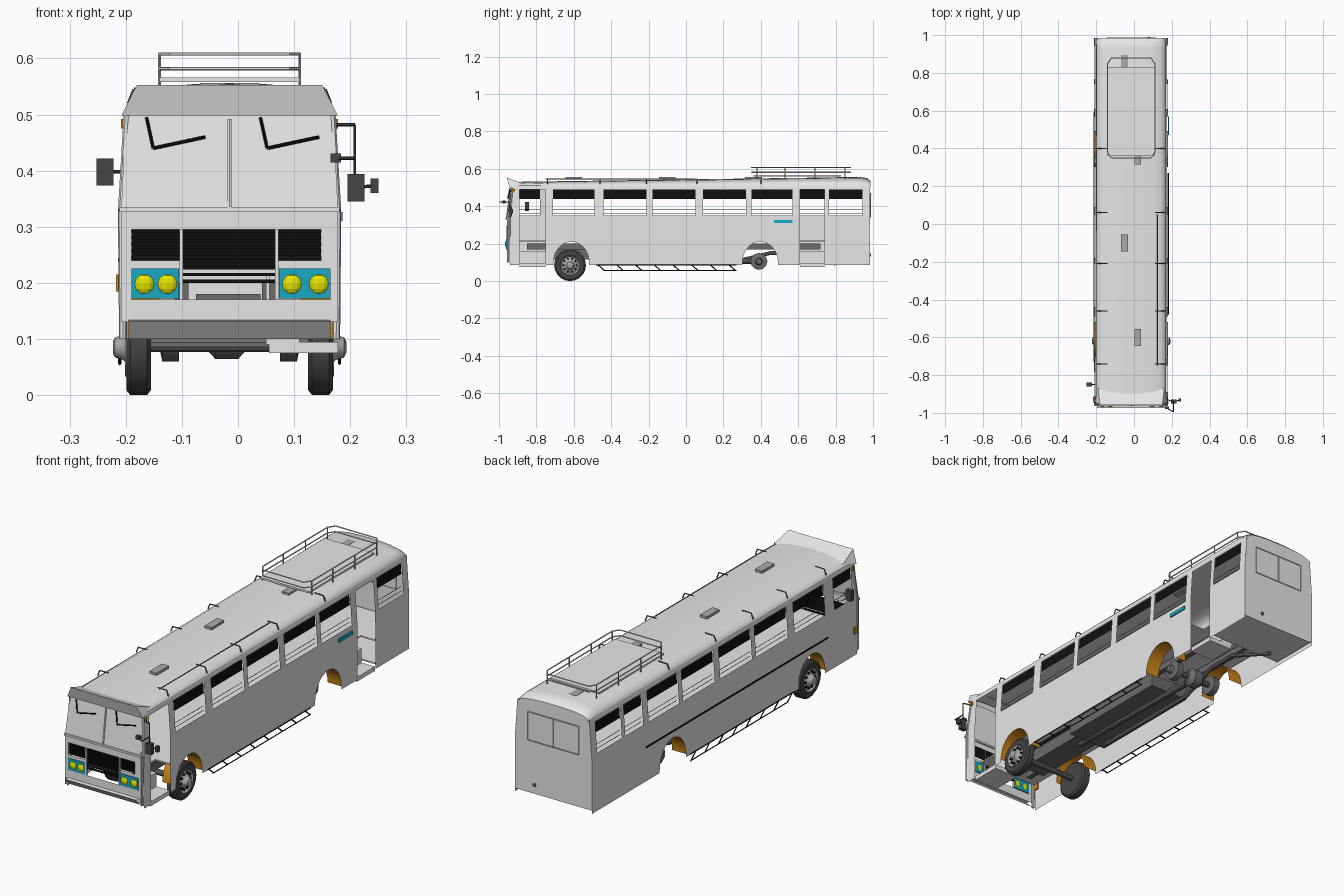
import bpy, bmesh, math
from mathutils import Vector, Matrix

if "Cube" in bpy.data.objects:
    bpy.data.objects.remove(bpy.data.objects["Cube"], do_unlink=True)

CX = -0.015


def material(name, r, g, b):
    m = bpy.data.materials.new(name)
    m.use_nodes = True
    m.diffuse_color = (r, g, b, 1)
    m.node_tree.nodes["Principled BSDF"].inputs["Base Color"].default_value = (r, g, b, 1)
    return m


BODY = material("body grey", 0.8, 0.8, 0.8)
BLACK = material("black", 0.005, 0.005, 0.005)
RUBBER = material("tyre rubber", 0.06, 0.06, 0.06)
STEEL = material("chassis steel", 0.15, 0.15, 0.15)
RIM = material("rim grey", 0.4, 0.4, 0.4)
TEAL = material("teal", 0.01, 0.4, 0.55)
YELLOW = material("lamp yellow", 0.8, 0.8, 0.0)
ORANGE = material("orange", 0.65, 0.25, 0.01)


def finish(name, bm, mat, smooth=False):
    me = bpy.data.meshes.new(name)
    bm.to_mesh(me)
    bm.free()
    me.materials.append(mat)
    ob = bpy.data.objects.new(name, me)
    bpy.context.collection.objects.link(ob)
    if smooth:
        bpy.ops.object.select_all(action='DESELECT')
        ob.select_set(True)
        bpy.context.view_layer.objects.active = ob
        bpy.ops.object.shade_smooth_by_angle(angle=math.radians(35))
    return ob


def box(name, x, y, z, mat):
    bm = bmesh.new()
    size = (x[1] - x[0], y[1] - y[0], z[1] - z[0])
    mid = ((x[0] + x[1]) / 2, (y[0] + y[1]) / 2, (z[0] + z[1]) / 2)
    bmesh.ops.create_cube(bm, size=1, matrix=Matrix.Translation(mid) @ Matrix.Diagonal((*size, 1)))
    return finish(name, bm, mat)


def sheet(name, polys, mat, smooth=False):
    bm = bmesh.new()
    for p in polys:
        bm.faces.new([bm.verts.new(v) for v in p])
    bmesh.ops.remove_doubles(bm, verts=bm.verts, dist=0.0001)
    return finish(name, bm, mat, smooth)


def rods(name, paths, r, mat, sides=6):
    bm = bmesh.new()
    for path in paths:
        for a, b in zip(path, path[1:]):
            a, b = Vector(a), Vector(b)
            rot = (b - a).to_track_quat('Z', 'Y').to_matrix().to_4x4()
            bmesh.ops.create_cone(bm, cap_ends=True, segments=sides, radius1=r, radius2=r,
                                  depth=(b - a).length, matrix=Matrix.Translation((a + b) / 2) @ rot)
    return finish(name, bm, mat, sides > 6)


def lathe(name, prof, centre, sign, mat, n=20):
    # profile pairs are (offset along x, radius)
    bm = bmesh.new()
    rings = [[bm.verts.new((centre[0] + sign * o, centre[1] + r * math.cos(k * math.tau / n),
                            centre[2] + r * math.sin(k * math.tau / n))) for k in range(n)] for o, r in prof]
    for a, b in zip(rings, rings[1:]):
        for k in range(n):
            bm.faces.new((a[k], a[(k + 1) % n], b[(k + 1) % n], b[k]))
    bm.faces.new(rings[0])
    bm.faces.new(rings[-1])
    bmesh.ops.recalc_face_normals(bm, faces=bm.faces)
    return finish(name, bm, mat, True)


def wall_x(s, z):
    lean = 0.012 * max(0, (z - 0.33) / 0.17)
    return CX + s * (0.196 - lean)


def arch(yc, n=14):
    return [(yc - 0.095 * math.cos(math.pi * k / n), 0.10 + 0.11 * math.sin(math.pi * k / n)) for k in range(n + 1)]


# side walls, windows and doors
BOT, SILL, HEAD, TOP = 0.085, 0.35, 0.49, 0.512
FRONT_ARCH, REAR_ARCH = arch(-0.613), arch(0.397)
main = [(-0.71, -0.49), (-0.44, -0.21), (-0.18, 0.05), (0.09, 0.32), (0.35, 0.57)]
tail = (0.765, 0.945)
doors = [(-0.89, -0.75), (0.61, 0.74)]
for s, side in ((1, "left"), (-1, "right")):
    def P(pts, out=0.0):
        return [(wall_x(s, z) + s * out, y, z) for y, z in pts]

    def R(a, b, lo, hi):
        return [(a, lo), (b, lo), (b, hi), (a, hi)]
    low = [(-0.75, BOT)] + [(FRONT_ARCH[0][0], BOT)] + FRONT_ARCH + [(FRONT_ARCH[-1][0], BOT),
          (REAR_ARCH[0][0], BOT)] + REAR_ARCH + [(REAR_ARCH[-1][0], BOT), (0.61, BOT), (0.61, SILL), (-0.75, SILL)]
    polys = [P(low), P(R(0.74, 0.985, BOT, SILL)), P(R(-0.94, 0.985, HEAD, TOP)),
             P(R(-0.94, -0.89, BOT, SILL))]
    windows = main + [tail]
    openings = windows + doors
    if s < 0:
        windows = [(-0.91, -0.78)] + main + [(0.61, 0.74), tail]
        openings = windows
        polys += [P(R(a, b, BOT, SILL)) for a, b in doors]
    # pillars fill the gaps between openings
    openings = sorted(openings)
    edges = [-0.94] + [v for o in openings for v in o] + [0.985]
    polys += [P(R(a, b, SILL, HEAD)) for a, b in zip(edges[::2], edges[1::2]) if b - a > 0.001]
    sheet(side + "_wall", polys, BODY)
    sheet(side + "_window_blinds", [P(R(a, b, 0.44, HEAD), -0.004) for a, b in windows], BLACK)
    rods(side + "_window_rails", [[(wall_x(s, z) - s * 0.01, a, z), (wall_x(s, z) - s * 0.01, b, z)]
                                  for a, b in windows for z in (0.362, 0.382)], 0.0015, STEEL, 4)
    # wheel arch liners
    strips = []
    for pts in (FRONT_ARCH, REAR_ARCH):
        x0, x1 = wall_x(s, 0), wall_x(s, 0) - s * 0.07
        strips += [[(x0, *a), (x1, *a), (x1, *b), (x0, *b)] for a, b in zip(pts, pts[1:])]
    sheet(side + "_arch_liners", strips, ORANGE, True)
    # open guard below the skirt
    gx = wall_x(s, 0)
    posts = [-0.47 + 0.1 * k for k in range(8)]
    rods(side + "_side_guard", [[(gx, -0.48, 0.086), (gx, 0.27, 0.086)], [(gx, -0.44, 0.056), (gx, 0.27, 0.056)]]
         + [[(gx, y, 0.086), (gx, y + 0.035, 0.056)] for y in posts], 0.003, BLACK, 4)
    # front wheel
    wc = (CX + s * 0.162, -0.62, 0.085)
    lathe(side + "_front_tyre", [(-0.022, 0.05), (-0.022, 0.076), (-0.015, 0.085), (0.015, 0.085),
                                 (0.022, 0.076), (0.022, 0.053), (0.012, 0.05)], wc, s, RUBBER)
    lathe(side + "_front_rim", [(0.008, 0.052), (0.024, 0.052), (0.014, 0.044), (0.02, 0.03), (0.028, 0.022),
                                (0.042, 0.018), (0.046, 0.01)], wc, s, RIM)
    holes = []
    for k in range(10):
        a = k * math.tau / 10
        y, z = wc[1] + 0.036 * math.cos(a), wc[2] + 0.036 * math.sin(a)
        holes.append([(wc[0] + s * 0.017, y, z), (wc[0] + s * 0.023, y, z)])
    rods(side + "_rim_holes", holes, 0.006, BLACK, 6)
    lathe(side + "_rear_hub", [(0, 0.045), (0.03, 0.045), (0.035, 0.02), (0.05, 0.015)],
          (CX + s * 0.09, 0.39, 0.105), s, STEEL, 12)
    # marker lamps
    box(side + "_top_marker", sorted((wall_x(s, .48), wall_x(s, .48) + s * 0.008)), (-0.93, -0.915), (0.475, 0.492), ORANGE)
    # gutter hooks on the roof edge
    rods(side + "_roof_hooks", [[(CX + s * 0.18, y, 0.52), (CX + s * 0.17, y, 0.545), (CX + s * 0.125, y, 0.546)]
                                for y in (-0.74, -0.46, -0.21, 0.06, 0.4)], 0.003, STEEL)
    # front corner posts
    rods(side + "_corner_post", [[(CX + s * 0.19, -0.945, 0.10), (CX + s * 0.192, -0.945, 0.33),
                                  (CX + s * 0.182, -0.93, 0.5)]], 0.007, BODY, 8)
box("side_marker", (-0.217, -0.205), (-0.94, -0.915), (0.185, 0.215), ORANGE)
box("side_sign", (0.18, 0.186), (0.47, 0.57), (0.31, 0.326), TEAL)
box("side_trim_line", (-0.214, -0.209), (-0.73, 0.59), (0.238, 0.244), BLACK)

# roof, lofted from cross-sections
section = [(1, 0), (0.985, 0.25), (0.94, 0.5), (0.84, 0.72), (0.6, 0.9), (0.3, 0.98)]
section = section + [(0, 1)] + [(-f, h) for f, h in reversed(section)]
rings = [[(CX + 0.185 * f * w, y, TOP - 0.012 + (crown - TOP + 0.012) * h) for f, h in section]
         for y, crown, w in ((-0.94, 0.53, 1), (0.4, 0.549, 1), (0.93, 0.556, 1), (0.97, 0.55, 0.99), (0.986, 0.535, 0.97))]
faces = [[a[k], a[k + 1], b[k + 1], b[k]] for a, b in zip(rings, rings[1:]) for k in range(len(section) - 1)]
sheet("roof", faces + [rings[-1]], BODY, True)
for k, (x, y) in enumerate(((0.02, -0.6), (-0.05, -0.1), (0.02, 0.36), (-0.05, 0.85))):
    box("roof_hatch_%d" % k, (x - 0.018, x + 0.018), (y - 0.045, y + 0.045), (0.545, 0.556), RIM)
rods("roof_edge_rail", [[(0.125, -0.75, 0.546), (0.125, 0.05, 0.546)]], 0.0025, STEEL)

# roof rack
box("rack_platform", (-0.14, 0.11), (0.36, 0.83), (0.558, 0.566), BODY)
loop = [(-0.14, 0.38), (-0.12, 0.35), (0.09, 0.35), (0.11, 0.38), (0.11, 0.85), (0.09, 0.88), (-0.12, 0.88), (-0.14, 0.85), (-0.14, 0.38)]
rods("rack_rails", [[(x, y, z) for x, y in loop] for z in (0.582, 0.608)], 0.003, BODY)
rods("rack_posts", [[(x, y, 0.545), (x, y, 0.608)] for x in (-0.14, 0.11) for y in (0.38, 0.53, 0.69, 0.85)], 0.003, RIM)

# front face
XL, XR = -0.208, 0.178


def front_quad(x0, x1, z0, z1, y0, y1):
    return [(x0, y0, z0), (x1, y0, z0), (x1, y1, z1), (x0, y1, z1)]


fy = -0.958
sheet("front_panels", [front_quad(XL, XR, 0.13, 0.17, fy, fy), front_quad(XL, XR, 0.295, 0.335, fy, fy),
                       front_quad(XL, -0.19, 0.17, 0.295, fy, fy), front_quad(0.165, XR, 0.17, 0.295, fy, fy),
                       front_quad(-0.19, -0.1, 0.225, 0.24, fy, fy), front_quad(0.072, 0.165, 0.225, 0.24, fy, fy),
                       front_quad(0.148, 0.165, 0.24, 0.295, fy, fy)]
      + [[(x, fy, 0.1), (x, -0.94, 0.1), (x, -0.94, 0.335), (x, fy, 0.335)] for x in (XL, XR)], BODY)
sheet("windscreen", [[(XL, fy, 0.335), (XR, fy, 0.335), (XR - 0.008, -0.935, 0.5), (XL + 0.008, -0.935, 0.5)]], BODY)
sheet("bumper", [front_quad(-0.195, 0.165, 0.1, 0.132, -0.945, -0.975),
                 front_quad(-0.195, 0.165, 0.132, 0.134, -0.975, fy)], BODY)
box("belt_strip", (XL - 0.003, XR + 0.003), (-0.964, -0.95), (0.326, 0.335), BODY)
rods("windscreen_divider", [[(-0.015, -0.959, 0.335), (-0.015, -0.938, 0.492)]], 0.004, BODY)
rods("wipers", [[(x, -0.942, 0.495), (x + 0.012, -0.952, 0.44), (x + 0.105, -0.95, 0.46)] for x in (-0.163, 0.04)], 0.003, BLACK)
sheet("visor", [[(XL, -0.942, 0.498), (XR, -0.942, 0.498), (0.15, -0.958, 0.553), (-0.18, -0.958, 0.553)],
                [(XL, -0.942, 0.498), (-0.18, -0.958, 0.553), (-0.19, -0.87, 0.52)],
                [(XR, -0.942, 0.498), (0.15, -0.958, 0.553), (0.16, -0.87, 0.52)],
                [(-0.18, -0.958, 0.553), (0.15, -0.958, 0.553), (0.16, -0.87, 0.52), (-0.19, -0.87, 0.52)]], BODY)
# grille and headlamps
for k, (a, b, lo) in enumerate(((-0.19, -0.1, 0.24), (-0.1, 0.068, 0.225), (0.072, 0.148, 0.24))):
    box("grille_back_%d" % k, (a, b), (-0.95, -0.948), (lo, 0.295), BLACK)
    count = int((0.29 - (0.19 if k == 1 else lo)) / 0.012)
    for j in range(count):
        box("grille_slat_%d_%d" % (k, j), (a, b), (-0.957, -0.95), (0.284 - 0.012 * j, 0.29 - 0.012 * j), BLACK)
for x in (-0.101, 0.069):
    box("grille_post", (x - 0.003, x + 0.003), (-0.962, -0.95), (0.17, 0.295), BODY)
for k, (a, b) in enumerate(((-0.19, -0.105), (0.073, 0.165))):
    box("headlamp_panel_%d" % k, (a, b), (-0.962, -0.955), (0.172, 0.226), TEAL)
    for x in (a + 0.023, b - 0.021):
        bm = bmesh.new()
        bmesh.ops.create_uvsphere(bm, u_segments=10, v_segments=6, radius=0.018,
                                  matrix=Matrix.Translation((x, -0.96, 0.198)) @ Matrix.Diagonal((1, 0.5, 1, 1)))
        finish("headlamp", bm, YELLOW)

# mirrors
box("right_mirror", (-0.252, -0.222), (-0.86, -0.84), (0.374, 0.422), RUBBER)
rods("right_mirror_arm", [[(-0.205, -0.85, 0.398), (-0.225, -0.85, 0.398)]], 0.003, RUBBER)
box("left_mirror", (0.195, 0.225), (-0.95, -0.93), (0.345, 0.394), RUBBER)
box("left_small_mirror", (0.236, 0.25), (-0.94, -0.925), (0.36, 0.386), RUBBER)
box("left_inner_mirror", (0.165, 0.184), (-0.98, -0.965), (0.415, 0.431), RUBBER)
rods("left_mirror_arm", [[(0.175, -0.93, 0.482), (0.208, -0.94, 0.482), (0.208, -0.94, 0.37), (0.24, -0.933, 0.373)],
                         [(0.208, -0.94, 0.422), (0.208, -0.995, 0.422), (0.175, -0.975, 0.422)]], 0.003, RUBBER)

# rear wall with divided window
sheet("rear_wall", [front_quad(CX - 0.196, CX + 0.196, 0.1, 0.33, 0.985, 0.985),
                    [(CX - 0.196, 0.985, 0.33), (CX + 0.196, 0.985, 0.33), (CX + 0.183, 0.985, TOP), (CX - 0.183, 0.985, TOP)]], BODY)
wx = (-0.145, CX, 0.115)
rods("rear_window_frame", [[(x, 0.986, 0.34), (x, 0.986, 0.47)] for x in wx]
     + [[(wx[0], 0.986, z), (wx[2], 0.986, z)] for z in (0.34, 0.47)], 0.0018, RIM, 4)
rods("rear_filler_cap", [[(0.08, 0.98, 0.14), (0.08, 0.99, 0.14)]], 0.008, STEEL, 10)

# floor and entry steps
box("floor", (CX - 0.19, CX + 0.12), (-0.94, 0.97), (0.212, 0.218), BODY)
for k, (a, b) in enumerate(((-0.75, 0.61), (0.74, 0.97))):
    box("floor_edge_%d" % k, (CX + 0.12, CX + 0.19), (a, b), (0.212, 0.218), BODY)
box("rear_underside", (CX - 0.19, CX + 0.19), (0.75, 0.98), (0.1, 0.106), BODY)
for name, (a, b) in zip(("front", "rear"), doors):
    box(name + "_lower_step", (0.055, 0.178), (a, b), (0.075, 0.095), BODY)
    box(name + "_upper_step", (0.055, 0.11), (a, b), (0.095, 0.16), BODY)
    box(name + "_step_back", (0.05, 0.056), (a, b), (0.09, 0.218), BODY)

# chassis, axles and driveline
for x in (-0.1, 0.055):
    box("chassis_rail", (x - 0.012, x + 0.012), (-0.85, 0.72), (0.17, 0.2), STEEL)
box("transmission", (-0.075, 0.04), (-0.72, -0.35), (0.115, 0.18), STEEL)
box("underfloor_tank", (-0.12, 0.08), (-0.35, 0.22), (0.11, 0.17), STEEL)
rods("drive_shaft", [[(-0.02, -0.4, 0.12), (-0.02, 0.39, 0.105)]], 0.016, STEEL, 10)
rods("axles", [[(-0.16, -0.62, 0.09), (0.13, -0.62, 0.09)], [(-0.11, 0.39, 0.105), (0.08, 0.39, 0.105)]], 0.013, STEEL, 10)
rods("exhaust", [[(-0.09, -0.3, 0.1), (-0.09, 0.25, 0.1), (-0.07, 0.45, 0.15), (-0.07, 0.6, 0.15), (-0.12, 0.8, 0.092)]], 0.01, STEEL, 8)
lathe("differential", [(-0.04, 0.02), (-0.02, 0.042), (0.02, 0.042), (0.04, 0.02)], (-0.02, 0.39, 0.105), 1, STEEL, 14)
